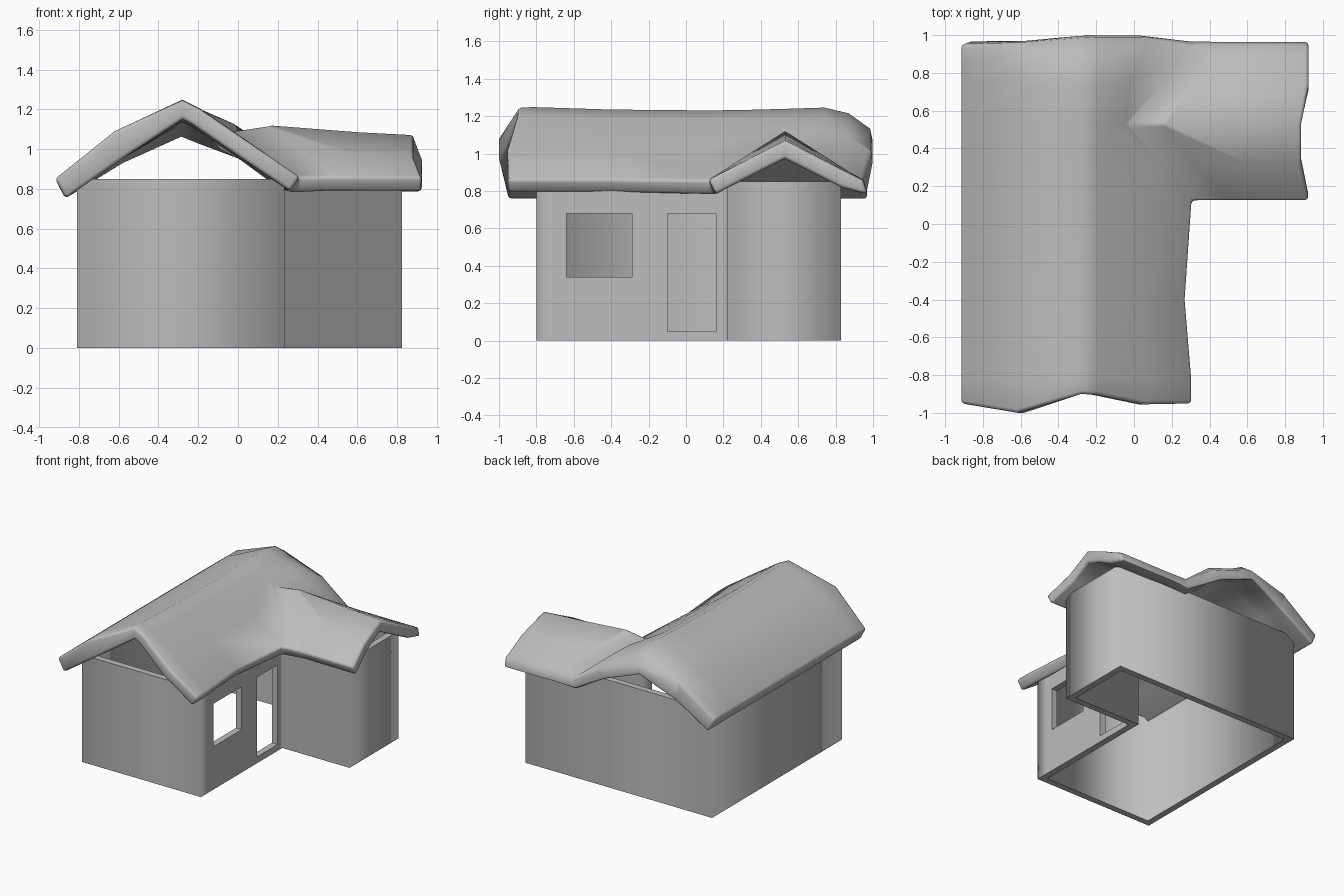
import bpy, bmesh, math

if "Cube" in bpy.data.objects:
    bpy.data.objects.remove(bpy.data.objects["Cube"])

grey = bpy.data.materials.new("plain_grey")
grey.diffuse_color = (0.51, 0.51, 0.51, 1)
grey.use_nodes = True
grey.node_tree.nodes["Principled BSDF"].inputs["Base Color"].default_value = grey.diffuse_color


def add_object(name, bm):
    bmesh.ops.recalc_face_normals(bm, faces=bm.faces[:])
    me = bpy.data.meshes.new(name)
    bm.to_mesh(me)
    bm.free()
    me.materials.append(grey)
    ob = bpy.data.objects.new(name, me)
    bpy.context.collection.objects.link(ob)
    return ob


def activate(ob):
    bpy.ops.object.select_all(action='DESELECT')
    ob.select_set(True)
    bpy.context.view_layer.objects.active = ob


# --- walls: L-shaped ring, open at top and bottom
H, T = 0.85, 0.05
outer = [(-.81, -.80), (.235, -.80), (.235, .22), (.825, .22), (.825, .83), (-.81, .83)]
inset = [(1, 1), (-1, 1), (-1, 1), (-1, 1), (-1, -1), (1, -1)]
inner = [(x + T * i, y + T * j) for (x, y), (i, j) in zip(outer, inset)]
bm = bmesh.new()
rings = [[bm.verts.new((x, y, z)) for x, y in loop]
         for loop, z in ((outer, 0), (outer, H), (inner, H), (inner, 0))]
for k in range(4):
    a, b = rings[k], rings[(k + 1) % 4]
    for i in range(6):
        j = (i + 1) % 6
        bm.faces.new((a[i], a[j], b[j], b[i]))
# narrow strips either side of the openings keep the wall shading clean
for y in (-.70, .185):
    faces = [f for f in bm.faces if .15 < f.calc_center_median().x < .25
             and abs(f.normal.y) < .5 and max(v.co.y for v in f.verts) - min(v.co.y for v in f.verts) > .3]
    geom = faces + list({e for f in faces for e in f.edges}) + list({v for f in faces for v in f.verts})
    bmesh.ops.bisect_plane(bm, geom=geom, plane_co=(0, y, 0), plane_no=(0, 1, 0))
walls = add_object("walls", bm)


# --- window and door openings
def cut_opening(name, y0, y1, z0, z1):
    bm = bmesh.new()
    bmesh.ops.create_cube(bm, size=1)
    for v in bm.verts:
        v.co = (.21 + v.co.x * .2, (y0 + y1) / 2 + v.co.y * (y1 - y0),
                (z0 + z1) / 2 + v.co.z * (z1 - z0))
    cutter = add_object(name, bm)
    cutter.hide_render = True
    mod = walls.modifiers.new(name, 'BOOLEAN')
    mod.operation = 'DIFFERENCE'
    mod.solver = 'EXACT'
    mod.object = cutter
    activate(walls)
    bpy.ops.object.modifier_apply(modifier=mod.name)
    bpy.data.objects.remove(cutter, do_unlink=True)


cut_opening("window_cutter", -.64, -.29, .34, .68)
cut_opening("door_cutter", -.10, .16, .05, .68)

# soft shading round the wall corners, sharp everywhere else
bm = bmesh.new()
bm.from_mesh(walls.data)
for f in bm.faces:
    f.smooth = True
for e in bm.edges:
    d = e.verts[0].co - e.verts[1].co
    e.smooth = abs(d.z) > .8 and abs(d.x) + abs(d.y) < .01
bm.to_mesh(walls.data)
bm.free()

# --- roof: a quad sheet of main gable + side gable meeting along the valley, then thickened
WING_Y = .53


def valley_x(y):
    if y <= .12:
        return .31 if y < -.8 or y > .1 else .275
    return -.03 + min(abs(y - WING_Y), .42) * .82


def wing_z(y, ridge):
    return .86 + (ridge - .86) * max(0, 1 - abs(y - WING_Y) / .41)


ys = [-.95, -.82, -.4, .12, .32, .53, .74, .87, .95]
front_y = [-.95, -1.0, -.90, -.905, -.955, -.95]
back_y = [.95, .96, .985, .99, .99, .95]
back_drop = [0, .03, .12, .11, .06, 0]
bm = bmesh.new()
rows = []
for r, y in enumerate(ys):
    v = valley_x(y)
    vz = .86 if y <= .12 or y > .94 else 1.2 - (v + .19) * .67
    sag = -.015 * math.cos(y * 2.2) * (r > 0) - .035 * (r == len(ys) - 2)
    bulge = .04 if y > .7 else 0
    pts = [(-.92, .85), (-.62, 1.09), (-.28, 1.245 + sag), (-.19, 1.2 + sag),
           ((v - .19) / 2, (1.2 + vz) / 2 + bulge), (v, vz)]
    row = []
    for c, (x, z) in enumerate(pts):
        yy = y
        if r == 0:
            yy = front_y[c]
        elif r == len(ys) - 1:
            yy = back_y[c]
            z -= back_drop[c]
        row.append(bm.verts.new((x, yy, z)))
    if y > .1:
        end = .925 - (.04 if .3 < y < .6 else 0)
        for x, ridge in ((v + .18, 1.12), (.6, 1.085), (end, 1.07)):
            row.append(bm.verts.new((x, min(y, .945), wing_z(y, ridge))))
    rows.append(row)
for a, b in zip(rows, rows[1:]):
    for i in range(min(len(a), len(b)) - 1):
        bm.faces.new((a[i], a[i + 1], b[i + 1], b[i]))
sheet_count = len(bm.verts)
roof = add_object("roof", bm)
if roof.data.polygons[0].normal.z < 0:
    roof.data.flip_normals()
solid = roof.modifiers.new("thickness", 'SOLIDIFY')
solid.thickness = .086
solid.offset = -1
solid.use_even_offset = True
activate(roof)
bpy.ops.object.modifier_apply(modifier=solid.name)
# heavier underside along the left eave, curled lip at the back
for v in list(roof.data.vertices)[sheet_count:]:
    if v.co.x < -.7:
        v.co.z -= .03
    elif v.co.x < -.45:
        v.co.z -= .06
    if v.co.y > .88:
        v.co.y = max(v.co.y, min(1.0, .97 + .03 * (-.4 < v.co.x < .2)))
# softened rims
bev = roof.modifiers.new("soft_rim", 'BEVEL')
bev.width = .018
bev.segments = 2
bev.limit_method = 'ANGLE'
bev.angle_limit = math.radians(65)
bpy.ops.object.modifier_apply(modifier=bev.name)
bpy.ops.object.shade_smooth_by_angle(angle=math.radians(70))
